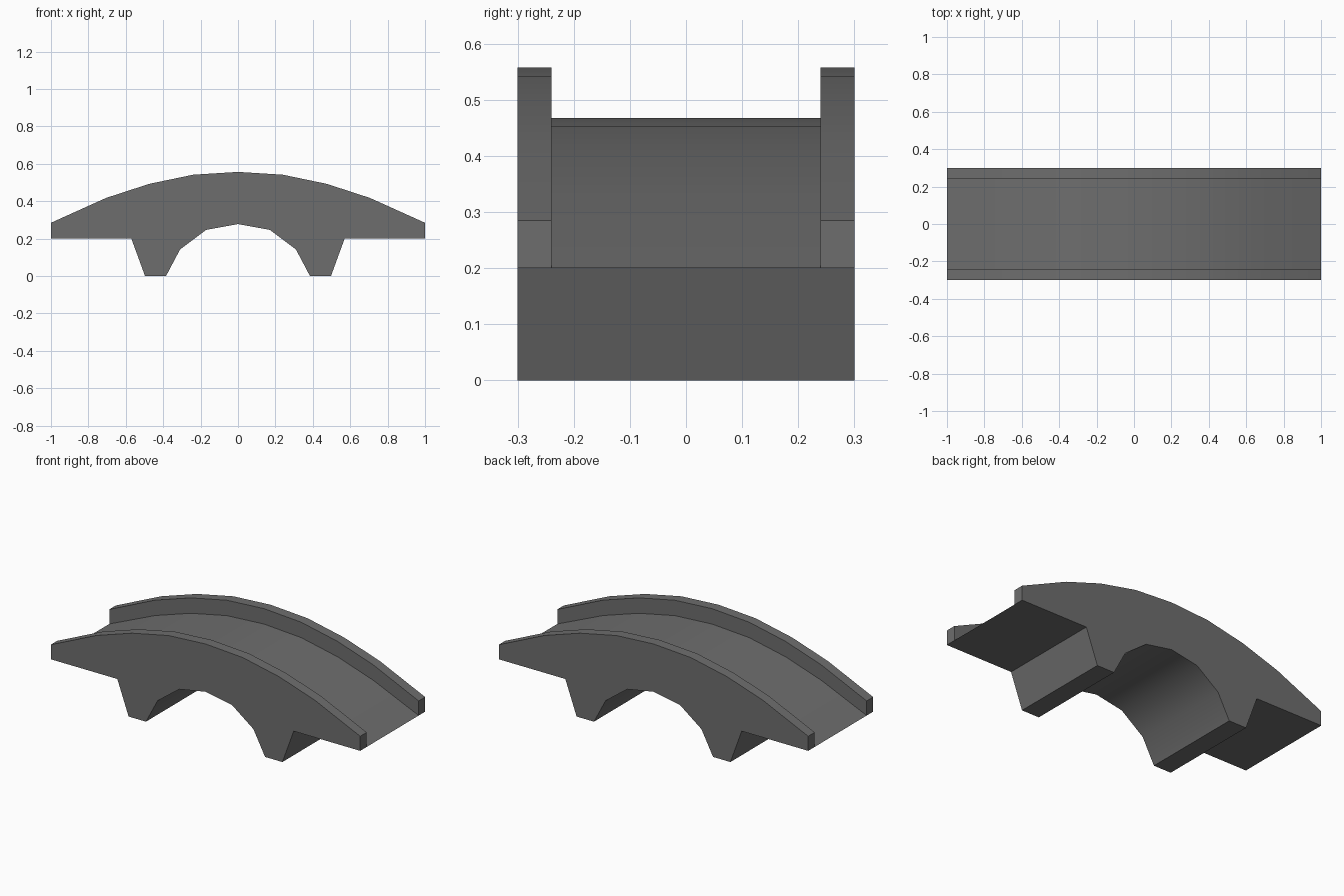
import bpy, bmesh, math

if "Cube" in bpy.data.objects:
    bpy.data.objects.remove(bpy.data.objects["Cube"])

# Single stone-grey colour
stone = bpy.data.materials.new("dark grey stone")
stone.diffuse_color = (0.155, 0.155, 0.155, 1)
stone.use_nodes = True
stone.node_tree.nodes["Principled BSDF"].inputs["Base Color"].default_value = stone.diffuse_color

# Right half of the bridge outline (x, z), from the crown outwards
PARAPET = [(0, 0.557), (0.24, 0.542), (0.475, 0.493), (0.705, 0.418), (1, 0.285)]
DECK = [(x, z - 0.09) for x, z in PARAPET[:-1]] + [(1, 0.20)]
# Underside: ledge, leg, then up the arch to its crown
UNDER = [(1, 0.20), (0.57, 0.20), (0.497, 0), (0.385, 0),
         (0.31, 0.142), (0.17, 0.247), (0, 0.278)]


def outline(top):
    """Mirror a half outline into a closed loop."""
    half = top + UNDER
    return half + [(-x, z) for x, z in reversed(half[1:-1])]


# Cross-sections along y: outer parapet, step down to deck, step up again
sections = [(-0.30, PARAPET), (-0.24, PARAPET), (-0.24, DECK),
            (0.24, DECK), (0.24, PARAPET), (0.30, PARAPET)]

bm = bmesh.new()
rings = [[bm.verts.new((x, y, z)) for x, z in outline(top)] for y, top in sections]
n = len(rings[0])
for a, b in zip(rings, rings[1:]):
    for i in range(n):
        j = (i + 1) % n
        bm.faces.new((a[i], a[j], b[j], b[i]))
bm.faces.new(rings[0])
bm.faces.new(rings[-1])

# Merge the shared underside points of the steps, then tidy normals
bmesh.ops.remove_doubles(bm, verts=bm.verts[:], dist=0.0005)
bmesh.ops.recalc_face_normals(bm, faces=bm.faces[:])

mesh = bpy.data.meshes.new("arch_bridge")
bm.to_mesh(mesh)
bm.free()
mesh.materials.append(stone)
bridge = bpy.data.objects.new("arch_bridge", mesh)
bpy.context.collection.objects.link(bridge)

# Smooth arch and deck, crisp corners
bpy.context.view_layer.objects.active = bridge
bridge.select_set(True)
bpy.ops.object.shade_smooth_by_angle(angle=math.radians(30))
